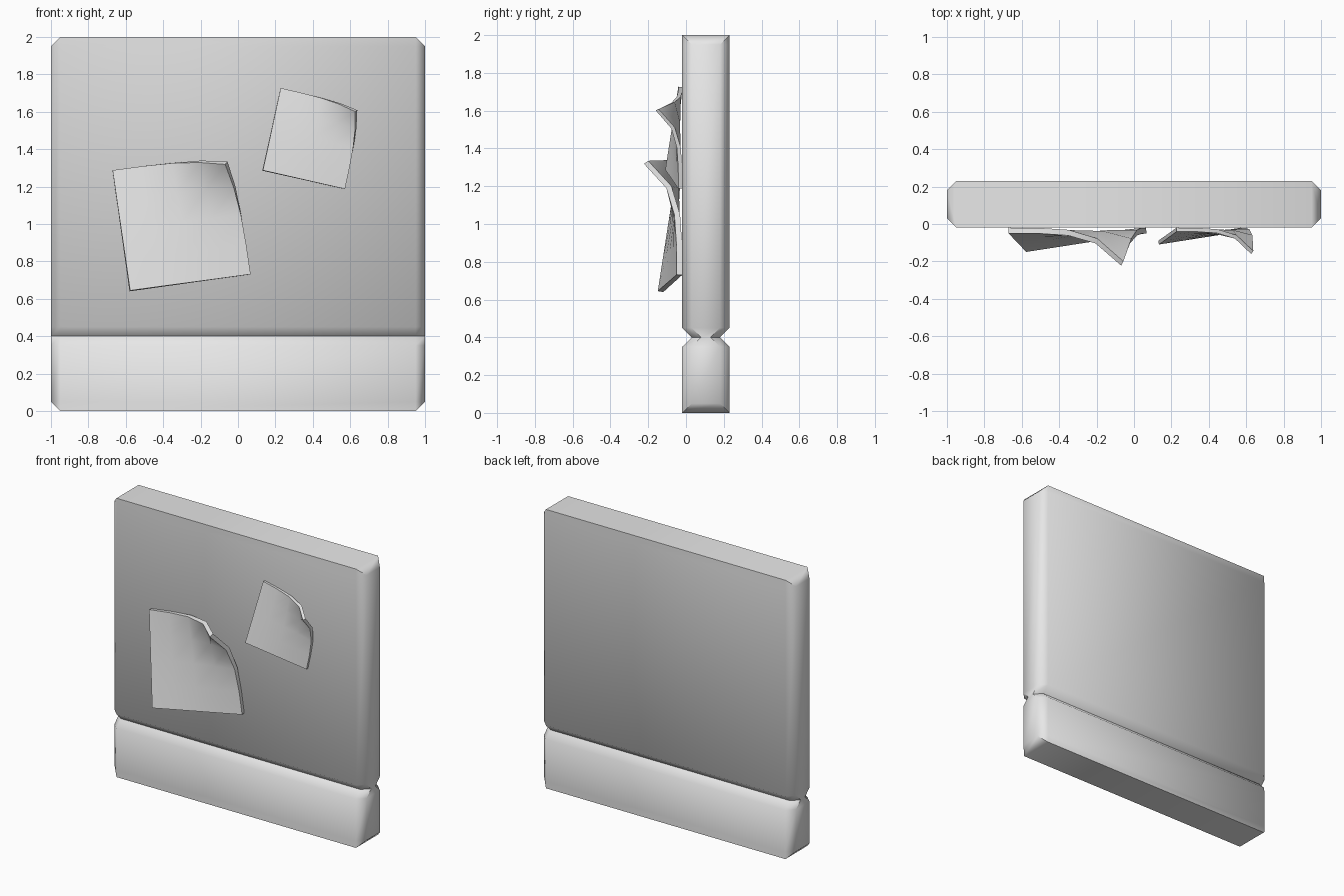
import bpy
import bmesh
import math

if "Cube" in bpy.data.objects:
    bpy.data.objects.remove(bpy.data.objects["Cube"], do_unlink=True)

# One plain grey for everything
grey = bpy.data.materials.new("plain_grey")
grey.use_nodes = True
grey.diffuse_color = (0.8, 0.8, 0.8, 1)
grey.node_tree.nodes["Principled BSDF"].inputs["Base Color"].default_value = (0.8, 0.8, 0.8, 1)

WALL_FRONT = -0.02
BEVEL = 0.05


def add_object(name, bm):
    mesh = bpy.data.meshes.new(name)
    bm.to_mesh(mesh)
    bm.free()
    mesh.materials.append(grey)
    obj = bpy.data.objects.new(name, mesh)
    bpy.context.collection.objects.link(obj)
    bpy.ops.object.select_all(action='DESELECT')
    obj.select_set(True)
    bpy.context.view_layer.objects.active = obj
    return obj


def smooth(angle):
    bpy.ops.object.shade_smooth_by_angle(angle=math.radians(angle))


def wall_ring(bm, z, half_depth, bevel):
    """Rectangle section with its four corners cut off."""
    inner = 1 - BEVEL
    corner = [(inner + bevel, half_depth - bevel), (inner, half_depth)]
    ring = corner + [(-x, y) for x, y in reversed(corner)]
    ring += [(-x, -y) for x, y in ring]
    centre = WALL_FRONT + 0.125
    return [bm.verts.new((x, y + centre, z)) for x, y in ring]


# Wall slab: chamfered ends and a V groove above the skirting
def build_wall():
    bm = bmesh.new()
    half, groove = 0.125, 0.4
    stations = [
        (0, half, 0),
        (BEVEL, half, BEVEL),
        (groove - BEVEL, half, BEVEL),
        (groove, half - BEVEL, BEVEL),
        (groove + BEVEL, half, BEVEL),
        (2 - BEVEL, half, BEVEL),
        (2, half, 0),
    ]
    rings = [wall_ring(bm, *s) for s in stations]
    for low, high in zip(rings, rings[1:]):
        for i in range(8):
            j = (i + 1) % 8
            bm.faces.new((low[i], low[j], high[j], high[i]))
    bm.faces.new(rings[0])
    bm.faces.new(rings[-1])
    bmesh.ops.remove_doubles(bm, verts=bm.verts, dist=0.0001)
    bmesh.ops.recalc_face_normals(bm, faces=bm.faces)
    add_object("wall_slab", bm)
    smooth(50)


# Paper note: a square sheet with one lifted and one curled corner
def build_note(name, x, z, side, turn, steps=4):
    bm = bmesh.new()
    scale = side / 0.65
    c, s = math.cos(math.radians(turn)), math.sin(math.radians(turn))
    grid = []
    for row in range(steps + 1):
        for col in range(steps + 1):
            u, v = col / steps, row / steps
            curl = max(0, u + v - 1) ** 4
            lift = 0.1 * (1 - u) * (1 - v) + 0.18 * curl
            a = u * side - 0.035 * scale * curl
            b = v * side - 0.035 * scale * curl
            y = WALL_FRONT - lift * scale
            grid.append(bm.verts.new((x + a * c - b * s, y, z + a * s + b * c)))
    n = steps + 1
    for row in range(steps):
        for col in range(steps):
            i = row * n + col
            bm.faces.new((grid[i], grid[i + 1], grid[i + n + 1], grid[i + n]))
    obj = add_object(name, bm)
    thick = obj.modifiers.new("thickness", 'SOLIDIFY')
    thick.thickness = 0.03 * scale
    thick.offset = 1
    bpy.ops.object.modifier_apply(modifier=thick.name)
    smooth(50)


build_wall()
build_note("large_note", -0.58, 0.64, 0.65, 8)
build_note("small_note", 0.13, 1.285, 0.45, -12.5)
